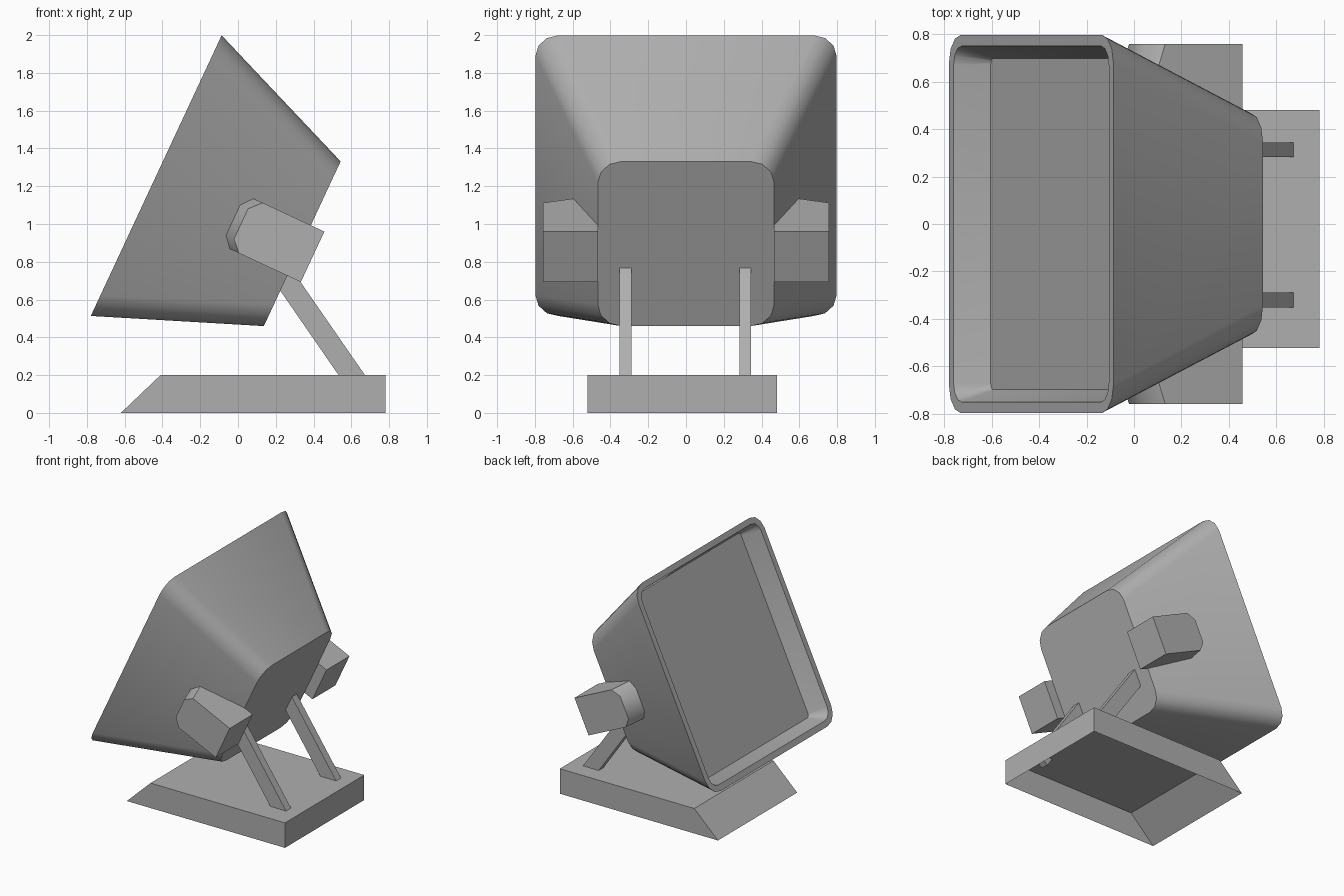
import bpy, bmesh, math

if "Cube" in bpy.data.objects:
    bpy.data.objects.remove(bpy.data.objects["Cube"])

TILT = math.radians(25)
CX, CZ = -0.433, 1.256          # centre of the lamp opening

GREY = bpy.data.materials.new("dark_grey")
GREY.diffuse_color = (0.43, 0.43, 0.43, 1)
GREY.use_nodes = True
GREY.node_tree.nodes["Principled BSDF"].inputs["Base Color"].default_value = GREY.diffuse_color


def tilted(n, y, u):
    """Lamp coordinates (depth back, across, up) to world."""
    c, s = math.cos(TILT), math.sin(TILT)
    return (CX + c * n + s * u, y, CZ - s * n + c * u)


def loft(name, rings, caps=(True, True), smooth=None):
    """Skin a list of equal-length rings, with optional end caps."""
    bm = bmesh.new()
    loops = [[bm.verts.new(p) for p in r] for r in rings]
    k = len(rings[0])
    for a, b in zip(loops, loops[1:]):
        for i in range(k):
            j = (i + 1) % k
            bm.faces.new((a[i], a[j], b[j], b[i]))
    if caps[0]:
        bm.faces.new(loops[0][::-1])
    if caps[1]:
        bm.faces.new(loops[-1])
    bmesh.ops.recalc_face_normals(bm, faces=bm.faces)
    me = bpy.data.meshes.new(name)
    bm.to_mesh(me)
    bm.free()
    me.materials.append(GREY)
    ob = bpy.data.objects.new(name, me)
    bpy.context.collection.objects.link(ob)
    if smooth:
        bpy.ops.object.select_all(action='DESELECT')
        ob.select_set(True)
        bpy.context.view_layer.objects.active = ob
        bpy.ops.object.shade_smooth_by_angle(angle=math.radians(smooth))
    return ob


def rounded_ring(n, hy, hu, r, seg=3):
    """Rounded rectangle across the lamp axis at depth n."""
    pts = []
    for q, (sy, su) in enumerate(((1, 1), (-1, 1), (-1, -1), (1, -1))):
        for i in range(seg + 1):
            a = math.pi / 2 * (q + i / seg)
            pts.append(tilted(n, sy * (hy - r) + r * math.cos(a),
                              su * (hu - r) + r * math.sin(a)))
    return pts


# Lamp head: tapered housing, rim and recessed lens panel
loft("lamp_head", [
    rounded_ring(0.853, 0.467, 0.481, 0.125),
    rounded_ring(0.0, 0.797, 0.8195, 0.12),
    rounded_ring(0.0, 0.75, 0.773, 0.08),
    rounded_ring(0.15, 0.698, 0.725, 0.025),
], smooth=35)

# Side pods: chamfered boxes whose front slants forward towards the head
PROFILE = [(0.932, 0.108), (0.572, 0.108), (0.515, 0.047),
           (0.515, -0.13), (0.57, -0.187), (0.932, -0.187)]
for side, s in (("left", 1), ("right", -1)):
    outer = [tilted(n, s * 0.758, u) for n, u in PROFILE]
    inner = [tilted(n if n > 0.9 else n - 0.095, s * 0.467, u) for n, u in PROFILE]
    loft("side_pod_" + side, [outer, inner], smooth=45)

# Slanted support legs, from just inside the base to just inside the head
LEG = [(0.672, 0.2), (0.264, 0.79), (0.17, 0.725), (0.578, 0.134)]
for side, y in (("left", 0.313), ("right", -0.32)):
    loft("support_leg_" + side,
         [[(x, y + d, z) for x, z in LEG] for d in (-0.031, 0.031)])

# Base: shell with sloped front end, open underneath
Y0, Y1 = -0.522, 0.481
loft("base", [
    [(-0.62, Y0, 0), (0.782, Y0, 0), (0.782, Y1, 0), (-0.62, Y1, 0)],
    [(-0.41, Y0, 0.2), (0.782, Y0, 0.2), (0.782, Y1, 0.2), (-0.41, Y1, 0.2)],
], caps=(False, True))
